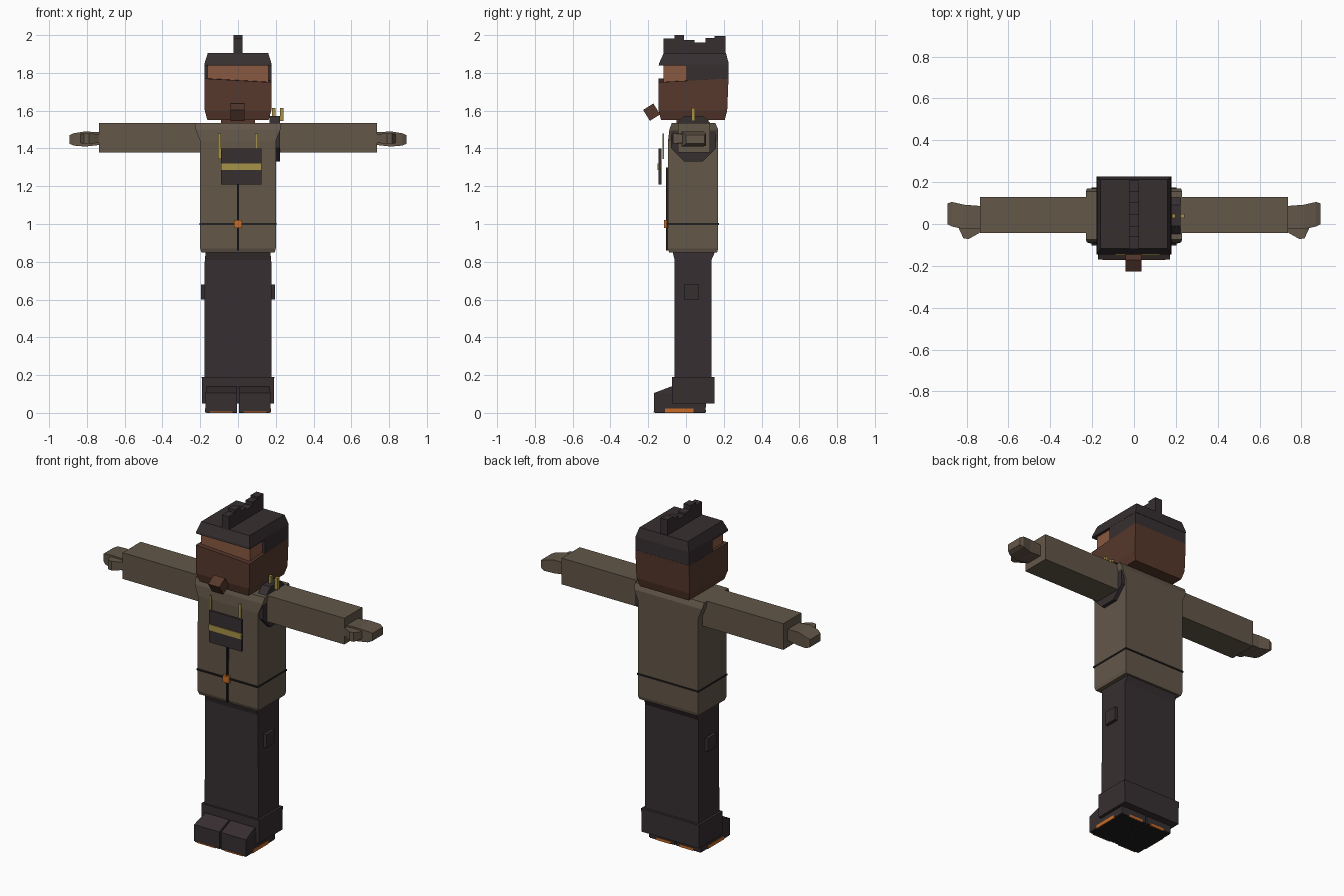
import bpy, bmesh, math
from mathutils import Matrix, Vector

cube = bpy.data.objects.get("Cube")
if cube:
    bpy.data.objects.remove(cube, do_unlink=True)


def material(name, r, g, b):
    m = bpy.data.materials.new(name)
    m.use_nodes = True
    m.diffuse_color = (r, g, b, 1)
    bsdf = next(n for n in m.node_tree.nodes if n.type == 'BSDF_PRINCIPLED')
    bsdf.inputs["Base Color"].default_value = (r, g, b, 1)
    return m


COAT = material("drab coat", 0.125, 0.095, 0.066)
DARK = material("dark cloth", 0.038, 0.028, 0.030)
BLACK = material("near black", 0.015, 0.013, 0.013)
MASK = material("brown mask", 0.095, 0.040, 0.025)
SKIN = material("tan skin", 0.25, 0.10, 0.052)
GOLD = material("dull gold", 0.38, 0.29, 0.065)
ORANGE = material("orange", 0.58, 0.15, 0.02)


def finish(name, bm, mat, mirror=False):
    bmesh.ops.recalc_face_normals(bm, faces=bm.faces)
    mesh = bpy.data.meshes.new(name)
    bm.to_mesh(mesh)
    bm.free()
    mesh.materials.append(mat)
    ob = bpy.data.objects.new(name, mesh)
    bpy.context.collection.objects.link(ob)
    if mirror:
        ob.modifiers.new("Mirror", 'MIRROR')
    return ob


def loft(name, mat, rings, axis='z', mirror=False):
    """Rectangular rings (t, a0, a1, b0, b1) joined along an axis."""
    bm = bmesh.new()
    loops = []
    for t, a0, a1, b0, b1 in rings:
        corners = [(a0, b0), (a1, b0), (a1, b1), (a0, b1)]
        loops.append([bm.verts.new((a, b, t) if axis == 'z' else (t, a, b))
                      for a, b in corners])
    for lo, hi in zip(loops, loops[1:]):
        for i in range(4):
            j = (i + 1) % 4
            bm.faces.new((lo[i], lo[j], hi[j], hi[i]))
    bm.faces.new(loops[0])
    bm.faces.new(loops[-1])
    return finish(name, bm, mat, mirror)


def box(name, mat, x0, x1, y0, y1, z0, z1, mirror=False):
    return loft(name, mat, [(z0, x0, x1, y0, y1), (z1, x0, x1, y0, y1)],
                mirror=mirror)


def body(name, mat, rings):
    """Loft centred on x = 0 from (z, half width, y0, y1)."""
    return loft(name, mat, [(z, -h, h, y0, y1) for z, h, y0, y1 in rings])


# Coat with flared shoulders
body("coat", COAT, [(0.85, 0.194, -0.09, 0.165), (0.87, 0.2, -0.097, 0.17),
                    (1.44, 0.2, -0.095, 0.17), (1.50, 0.225, -0.088, 0.17),
                    (1.535, 0.23, -0.075, 0.155)])
body("neck", MASK, [(1.5, 0.09, -0.05, 0.12), (1.57, 0.09, -0.05, 0.12)])

# Belt line, front seam and buckle
box("belt", BLACK, -0.204, 0.204, -0.103, 0.175, 0.996, 1.005)
box("front_seam", BLACK, -0.006, 0.006, -0.107, -0.096, 0.86, 1.3)
box("buckle", ORANGE, -0.02, 0.02, -0.116, -0.1, 0.98, 1.02)

# Chest pouch with stripe and straps
box("chest_pouch", DARK, -0.09, 0.125, -0.145, -0.13, 1.21, 1.4)
box("pouch_stripe", GOLD, -0.09, 0.125, -0.15, -0.143, 1.285, 1.32)
for side, x in (("right", -0.098), ("left", 0.098)):
    box(side + "_chest_strap", GOLD, x - 0.008, x + 0.008,
        -0.125, -0.116, 1.345, 1.48)

# Sleeves and hands
box("sleeves", COAT, 0.19, 0.735, -0.043, 0.128, 1.378, 1.535, mirror=True)
loft("hands", COAT, [(0.72, -0.02, 0.085, 1.42, 1.485),
                     (0.81, -0.025, 0.092, 1.41, 1.49),
                     (0.87, -0.012, 0.105, 1.415, 1.48),
                     (0.892, 0.0, 0.098, 1.425, 1.47)], axis='x', mirror=True)
loft("thumbs", COAT, [(0.725, -0.035, 0.02, 1.43, 1.475),
                      (0.79, -0.072, 0.02, 1.425, 1.48),
                      (0.815, -0.068, 0.02, 1.425, 1.48),
                      (0.835, -0.025, 0.02, 1.43, 1.475)],
     axis='x', mirror=True)

# Octagonal pad and gold pegs on the left shoulder
bm = bmesh.new()
bmesh.ops.create_cone(bm, cap_ends=True, segments=8, radius1=0.13,
                      radius2=0.13, depth=0.055)
bmesh.ops.rotate(bm, verts=bm.verts, cent=(0, 0, 0),
                 matrix=Matrix.Rotation(math.pi / 8, 3, 'Z'))
bmesh.ops.rotate(bm, verts=bm.verts, cent=(0, 0, 0),
                 matrix=Matrix.Rotation(math.pi / 2, 3, 'Y'))
bmesh.ops.translate(bm, verts=bm.verts, vec=(0.194, 0.04, 1.452))
finish("shoulder_pad", bm, DARK)
for side, x in (("inner", 0.19), ("outer", 0.232)):
    box(side + "_shoulder_peg", GOLD, x - 0.009, x + 0.009,
        0.028, 0.048, 1.545, 1.615)

# Mask with a top edge that dips at the front left
mask = body("mask", MASK, [(1.55, 0.162, -0.132, 0.205),
                           (1.60, 0.176, -0.145, 0.218),
                           (1.77, 0.178, -0.145, 0.225)])
for v in mask.data.vertices:
    if v.co.z > 1.7 and v.co.x > 0 and v.co.y < 0:
        v.co.z -= 0.02

# Tilted nose block
bm = bmesh.new()
bmesh.ops.create_cube(bm, size=1)
bmesh.ops.scale(bm, verts=bm.verts, vec=Vector((0.075, 0.064, 0.068)))
bmesh.ops.rotate(bm, verts=bm.verts, cent=(0, 0, 0),
                 matrix=Matrix.Rotation(math.radians(32), 3, 'X'))
bmesh.ops.translate(bm, verts=bm.verts, vec=(-0.002, -0.182, 1.592))
finish("nose_block", bm, MASK)

# Upper face and hair
body("face", SKIN, [(1.72, 0.162, -0.12, 0.2), (1.85, 0.162, -0.12, 0.2)])
body("back_hair", DARK, [(1.755, 0.177, 0.003, 0.224),
                         (1.85, 0.177, 0.003, 0.224)])
body("hair_cap", DARK, [(1.838, 0.178, -0.145, 0.226),
                        (1.85, 0.177, -0.143, 0.226),
                        (1.905, 0.16, -0.118, 0.212)])

# Stepped crest along the top of the head
steps = [(-0.12, 1.982), (-0.062, 2.0), (-0.01, 1.974), (0.045, 1.962),
         (0.103, 1.984), (0.152, 1.996), (0.208, 0)]
for i, ((y0, top), (y1, _)) in enumerate(zip(steps, steps[1:])):
    box("crest_%d" % (i + 1), DARK, -0.023, 0.023, y0, y1, 1.89, top)

# Trousers, hip and side pockets
body("trousers", DARK, [(0.15, 0.178, -0.062, 0.135),
                        (0.81, 0.176, -0.06, 0.135),
                        (0.855, 0.17, -0.072, 0.155)])
box("side_pockets", DARK, 0.17, 0.195, -0.01, 0.07, 0.6, 0.68, mirror=True)

# Boot cuffs, boots and sole strips
body("boot_cuff", DARK, [(0.05, 0.19, -0.073, 0.15),
                         (0.19, 0.192, -0.073, 0.15)])
loft("boots", DARK, [(0.006, 0.005, 0.172, -0.17, 0.103),
                     (0.105, 0.005, 0.172, -0.17, 0.11),
                     (0.14, 0.005, 0.165, -0.078, 0.11)], mirror=True)
box("soles", BLACK, 0.004, 0.168, -0.165, 0.1, 0.0, 0.008, mirror=True)
box("side_sole_strips", ORANGE, 0.166, 0.175, -0.11, 0.04, 0.002, 0.022,
    mirror=True)
box("toe_sole_strips", ORANGE, 0.03, 0.15, -0.172, -0.165, 0.001, 0.008,
    mirror=True)
box("heel_sole_strips", ORANGE, 0.03, 0.12, 0.098, 0.106, 0.001, 0.016,
    mirror=True)
